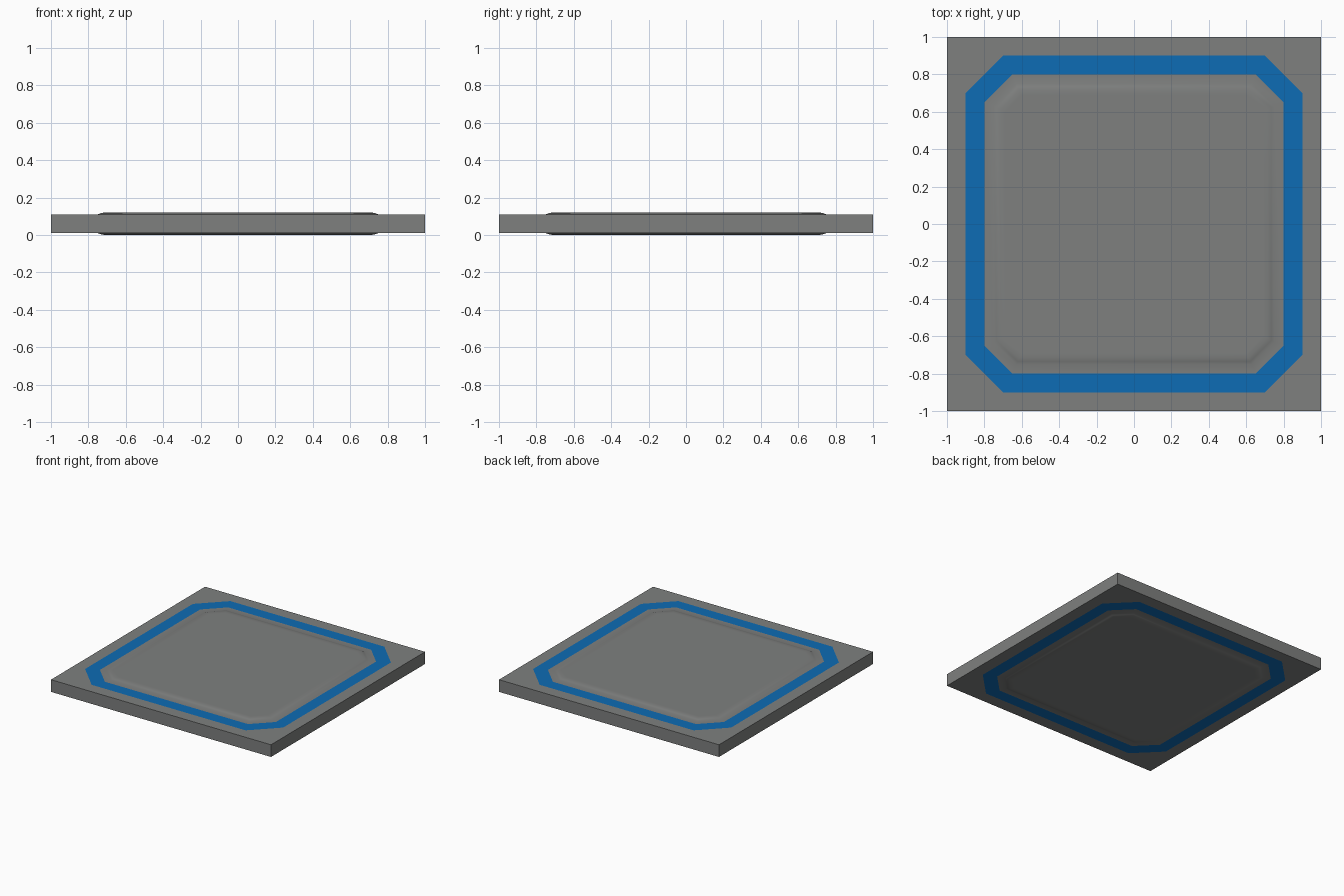
import bpy, bmesh

if "Cube" in bpy.data.objects:
    bpy.data.objects.remove(bpy.data.objects["Cube"])


def material(name, rgb):
    m = bpy.data.materials.new(name)
    m.diffuse_color = (*rgb, 1)
    m.use_nodes = True
    m.node_tree.nodes["Principled BSDF"].inputs["Base Color"].default_value = m.diffuse_color
    return m


grey = material("mid grey", (0.21, 0.216, 0.212))
blue = material("strong blue", (0.004, 0.15, 0.46))


def octagon(half, flat, z):
    """Square of half-size `half` with corners cut back to `flat`, anticlockwise."""
    h, f = half, flat
    return [(x, y, z) for x, y in ((h, -f), (h, f), (f, h), (-f, h),
                                   (-h, f), (-h, -f), (-f, -h), (f, -h))]


def skin(name, loops, mat, cap=False, smooth=False):
    """Join successive point loops with faces, optionally closing the last."""
    bm = bmesh.new()
    rings = [[bm.verts.new(p) for p in loop] for loop in loops]
    for a, b in zip(rings, rings[1:]):
        for i in range(len(a)):
            j = (i + 1) % len(a)
            bm.faces.new((a[i], a[j], b[j], b[i]))
    if cap:
        bm.faces.new(rings[-1])
    bmesh.ops.remove_doubles(bm, verts=bm.verts, dist=1e-5)
    if loops[0][0][2] < 0.06 and loops[-1][0][2] < 0.06:  # underside faces down
        bmesh.ops.reverse_faces(bm, faces=bm.faces)
    for f in bm.faces:
        f.smooth = smooth
    me = bpy.data.meshes.new(name)
    bm.to_mesh(me)
    bm.free()
    me.materials.append(mat)
    ob = bpy.data.objects.new(name, me)
    bpy.context.collection.objects.link(ob)


# Slab rim: outer border on both faces plus the four side walls
skin("slab_rim", [octagon(0.9, 0.7, 0.01), octagon(1, 1, 0.01),
                  octagon(1, 1, 0.11), octagon(0.9, 0.7, 0.11)], grey)

# Inlaid band and softly raised centre panel, top and bottom
for side, base, up in (("top", 0.11, 1), ("bottom", 0.01, -1)):
    skin(side + "_band", [octagon(0.9, 0.7, base), octagon(0.8, 0.65, base)], blue)
    steps = ((0.8, 0.65, 0), (0.75, 0.63, 0), (0.735, 0.622, 0.006),
             (0.715, 0.612, 0.01), (0.69, 0.6, 0.01))
    skin(side + "_panel", [octagon(h, f, base + up * r) for h, f, r in steps],
         grey, cap=True, smooth=True)
